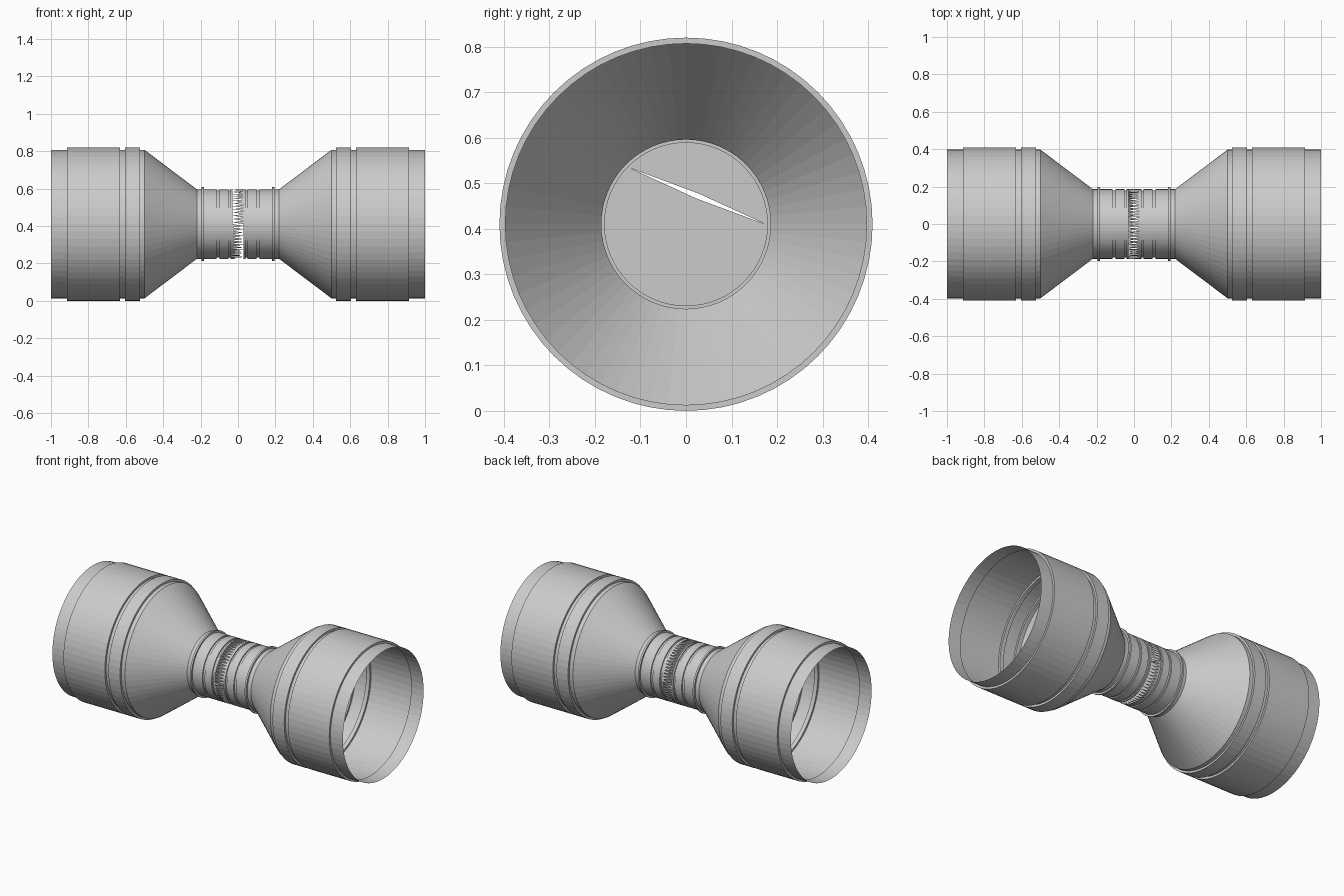
import bpy
import bmesh
from math import cos, sin, tau
from mathutils import Vector

cube = bpy.data.objects.get("Cube")
if cube:
    bpy.data.objects.remove(cube, do_unlink=True)

SEGMENTS = 64
CENTRE_Z = 0.41
NECK, CAP, SEAM = 0.186, 0.175, 0.03

grey = bpy.data.materials.new("plain grey")
grey.use_nodes = True
grey.diffuse_color = (0.6, 0.6, 0.6, 1)
grey.node_tree.nodes["Principled BSDF"].inputs["Base Color"].default_value = (0.6, 0.6, 0.6, 1)


def point(x, r, step):
    a = tau * step / SEGMENTS
    return Vector((x, r * cos(a), CENTRE_Z + r * sin(a)))


def finish(name, bm, side=1):
    if side < 0:
        bmesh.ops.reverse_faces(bm, faces=bm.faces[:])
    mesh = bpy.data.meshes.new(name)
    bm.to_mesh(mesh)
    bm.free()
    mesh.materials.append(grey)
    obj = bpy.data.objects.new(name, mesh)
    bpy.context.collection.objects.link(obj)


def shell(name, profile, side):
    """Thin open sheet turned around the long axis."""
    bm = bmesh.new()
    rings = [[bm.verts.new(point(side * x, r, i)) for i in range(SEGMENTS)]
             for x, r in profile]
    for a, b in zip(rings, rings[1:]):
        for i in range(SEGMENTS):
            j = (i + 1) % SEGMENTS
            bm.faces.new((a[i], a[j], b[j], b[i]))
    bmesh.ops.reverse_faces(bm, faces=bm.faces[:])
    finish(name, bm, side)


def band(x0, x1, base, raised):
    """Profile points of a raised or sunk band with square shoulders."""
    return [(x0, base), (x0, raised), (x1, raised), (x1, base)]


# Wide mouth with two raised bands, then the cone
bell = ([(0.22, NECK), (0.5, 0.397)] + band(0.525, 0.605, 0.397, 0.41)
        + band(0.63, 0.915, 0.397, 0.41) + [(1, 0.397)])

# Narrow neck with grooves and one small ridge
neck = ([(SEAM, CAP), (SEAM, NECK)] + band(0.04, 0.052, NECK, 0.179)
        + band(0.1, 0.115, NECK, 0.179) + band(0.183, 0.194, NECK, 0.197)
        + [(0.22, NECK)])


def seal(name, side):
    """Cap disc split by a thin slit from one rim point to another."""
    bm = bmesh.new()
    x = side * SEAM
    rim = [bm.verts.new(point(x, CAP, i)) for i in range(SEGMENTS)]
    end = 24
    middle = (rim[0].co + rim[end].co) / 2
    offset = point(x, 0.006, end / 2) - point(x, 0, 0)
    upper = bm.verts.new(middle + offset)
    lower = bm.verts.new(middle - offset)
    bm.faces.new(rim[:end + 1] + [upper])
    bm.faces.new(rim[end:] + [rim[0], lower])
    bmesh.ops.triangulate(bm, faces=bm.faces[:])
    finish(name, bm, side)


for word, side in (("left", 1), ("right", -1)):
    shell(word + "_bell", bell, side)
    shell(word + "_neck", neck, side)
    seal(word + "_seal", side)

# Open toothed seam joining the two necks
bm = bmesh.new()
for i in range(SEGMENTS):
    side = 1 if i < SEGMENTS / 2 else -1
    corners = [point(side * SEAM, NECK, i), point(side * SEAM, NECK, i + 1),
               point(-side * SEAM, NECK, i + 0.5)]
    if side > 0:
        corners.reverse()
    bm.faces.new([bm.verts.new(c) for c in corners])
bmesh.ops.remove_doubles(bm, verts=bm.verts[:], dist=0.0001)
bmesh.ops.recalc_face_normals(bm, faces=bm.faces[:])
finish("toothed_seam", bm)
